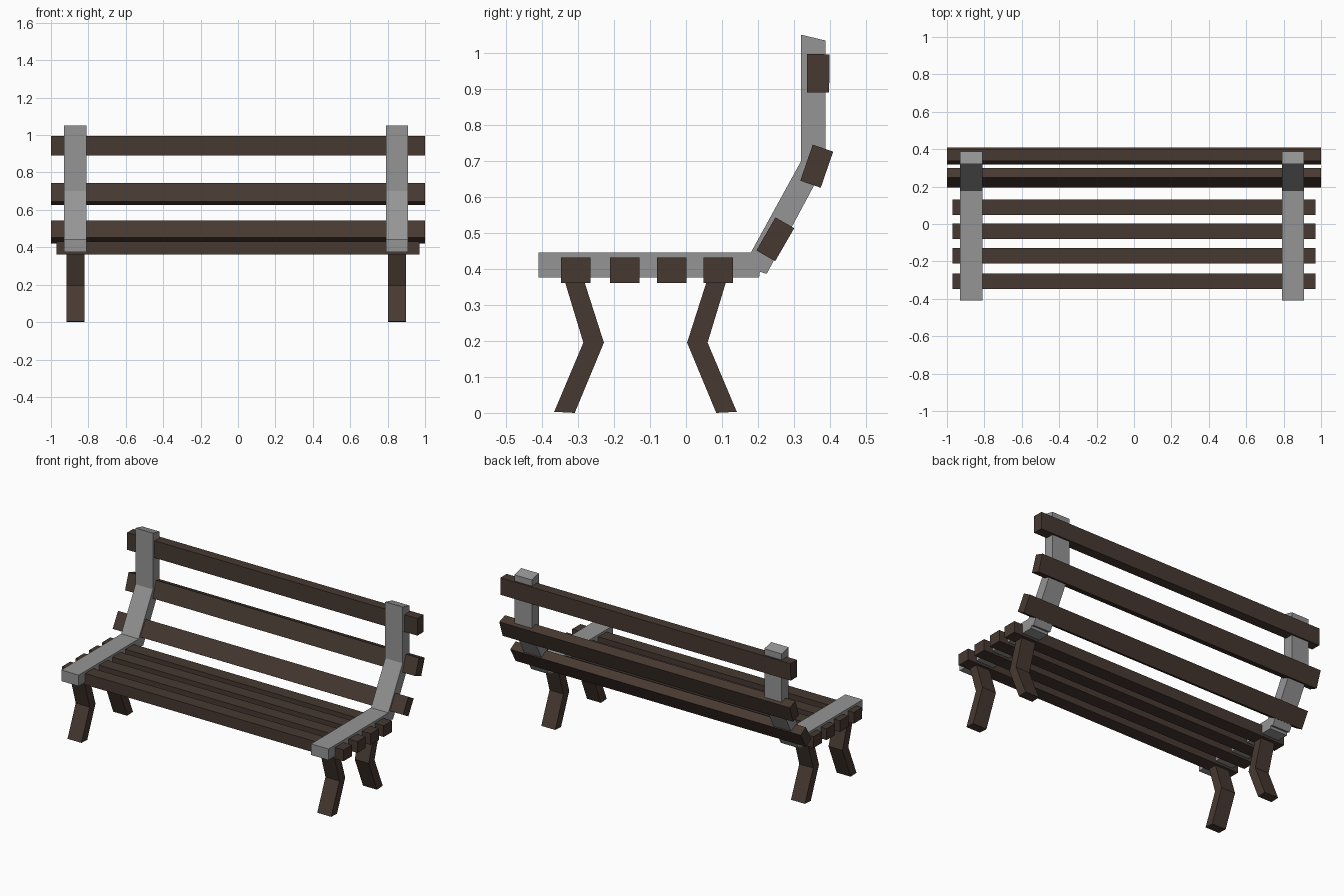
import bpy, bmesh, math

if "Cube" in bpy.data.objects:
    bpy.data.objects.remove(bpy.data.objects["Cube"])


def material(name, rgb):
    m = bpy.data.materials.new(name)
    m.diffuse_color = (*rgb, 1)
    m.use_nodes = True
    m.node_tree.nodes["Principled BSDF"].inputs["Base Color"].default_value = m.diffuse_color
    return m


wood = material("dark brown wood", (0.062, 0.041, 0.031))
metal = material("grey metal", (0.30, 0.30, 0.30))


def extrude_x(name, profile, x0, x1, mat):
    """Extrude a closed (y, z) profile from x0 to x1."""
    bm = bmesh.new()
    face = bm.faces.new([bm.verts.new((x0, y, z)) for y, z in profile])
    out = bmesh.ops.extrude_face_region(bm, geom=[face])
    moved = [v for v in out["geom"] if isinstance(v, bmesh.types.BMVert)]
    bmesh.ops.translate(bm, verts=moved, vec=(x1 - x0, 0, 0))
    bmesh.ops.recalc_face_normals(bm, faces=bm.faces)
    me = bpy.data.meshes.new(name)
    bm.to_mesh(me)
    bm.free()
    me.materials.append(mat)
    ob = bpy.data.objects.new(name, me)
    bpy.context.collection.objects.link(ob)
    return ob


def slat(name, y, z, depth, height, lean, half_length):
    """Plank along x, its section leaning backwards by lean degrees."""
    c, s = math.cos(math.radians(lean)), math.sin(math.radians(lean))
    corners = [(-1, -1), (1, -1), (1, 1), (-1, 1)]
    profile = [(y + a * depth / 2 * c + b * height / 2 * s,
                z - a * depth / 2 * s + b * height / 2 * c) for a, b in corners]
    extrude_x(name, profile, -half_length, half_length, wood)


# seat slats
for i, y in enumerate((-0.306, -0.170, -0.039, 0.089)):
    slat(f"seat_slat_{i + 1}", y, 0.396, 0.082, 0.070, 0, 0.97)

# backrest slats
slat("back_slat_lower", 0.248, 0.482, 0.060, 0.106, 30, 1.0)
slat("back_slat_middle", 0.363, 0.685, 0.060, 0.106, 19, 1.0)
slat("back_slat_upper", 0.367, 0.943, 0.062, 0.106, 0.5, 1.0)

# bent side rails carrying seat and backrest
rail = [(-0.41, 0.376), (0.203, 0.376), (0.205, 0.392), (0.224, 0.386),
        (0.387, 0.69), (0.387, 1.034), (0.32, 1.05), (0.32, 0.70),
        (0.18, 0.445), (-0.41, 0.445)]

# bent legs: the rear leg mirrors the front one
front_leg = [(-0.366, 0.003), (-0.309, 0.0), (-0.228, 0.195), (-0.284, 0.37),
             (-0.338, 0.37), (-0.285, 0.195)]
rear_leg = [(-0.225 - y, z) for y, z in front_leg]

for side, x in (("left", -0.87), ("right", 0.85)):
    extrude_x(f"side_rail_{side}", rail, x - 0.06, x + 0.06, metal)
    extrude_x(f"front_leg_{side}", front_leg, x - 0.048, x + 0.048, wood)
    extrude_x(f"rear_leg_{side}", rear_leg, x - 0.048, x + 0.048, wood)
